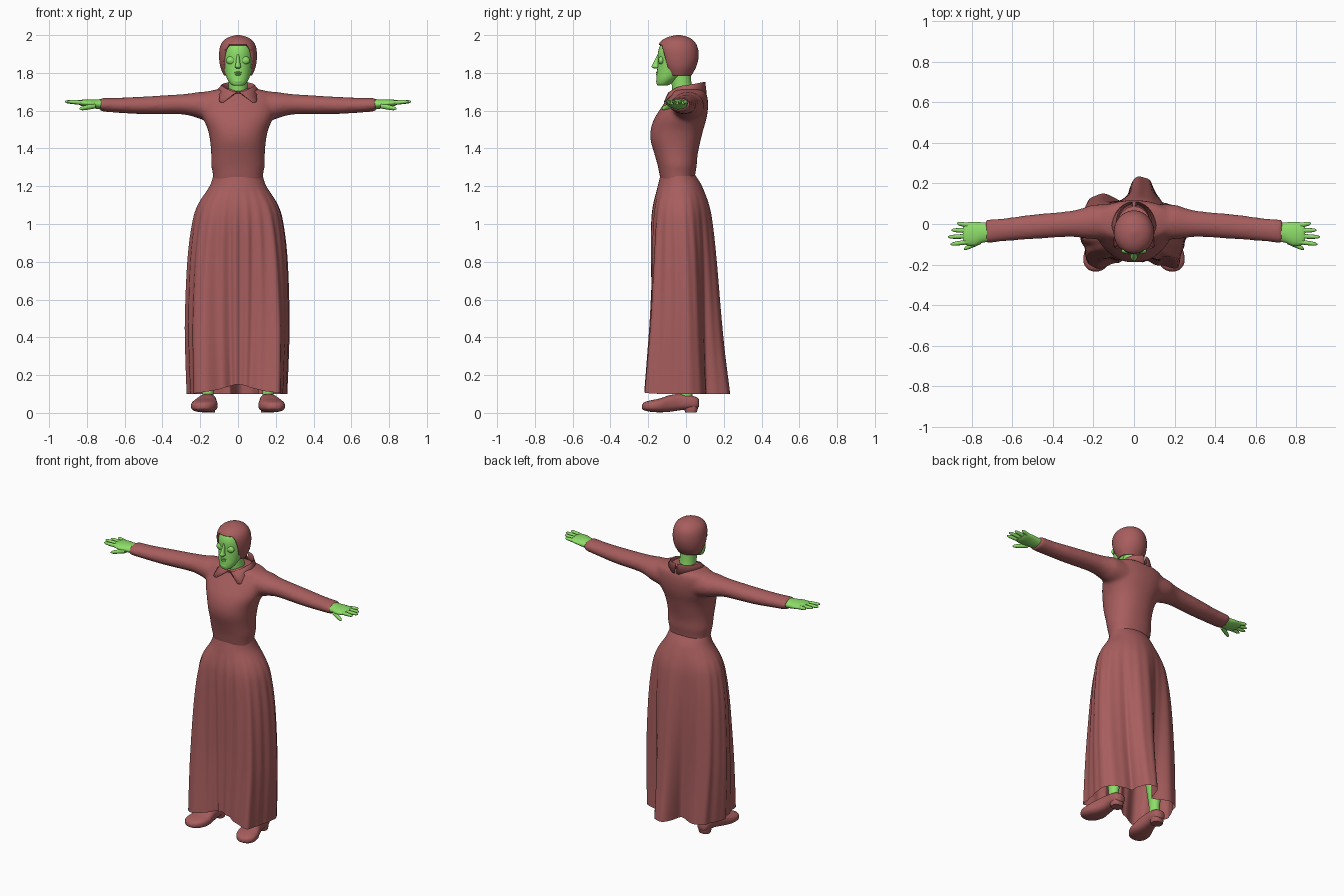
import bpy, bmesh, math
from mathutils import Vector

cube = bpy.data.objects.get("Cube")
if cube:
    bpy.data.objects.remove(cube, do_unlink=True)


def material(name, rgb):
    m = bpy.data.materials.new(name)
    m.use_nodes = True
    m.diffuse_color = (*rgb, 1)
    m.node_tree.nodes["Principled BSDF"].inputs["Base Color"].default_value = (*rgb, 1)
    return m


CLOTH = material("dusty red", (0.39, 0.11, 0.11))
SKIN = material("light green", (0.27, 0.73, 0.14))
parts = []


def finish(name, bm, mat, mirror=False):
    bmesh.ops.recalc_face_normals(bm, faces=bm.faces)
    me = bpy.data.meshes.new(name)
    bm.to_mesh(me)
    bm.free()
    me.materials.append(mat)
    ob = bpy.data.objects.new(name, me)
    bpy.context.collection.objects.link(ob)
    if mirror:
        ob.modifiers.new("mirror", "MIRROR").use_mirror_merge = False
    parts.append(ob)
    return ob


def skin_rows(rows, closed=True, caps=True, bm=None):
    """Bridge rows of points with quads."""
    bm = bm or bmesh.new()
    vs = [[bm.verts.new(p) for p in row] for row in rows]
    n = len(rows[0])
    for a, b in zip(vs, vs[1:]):
        for i in range(n if closed else n - 1):
            j = (i + 1) % n
            bm.faces.new((a[i], a[j], b[j], b[i]))
    if closed and caps:
        bm.faces.new(vs[0])
        bm.faces.new(vs[-1])
    return bm


def smooth_keys(keys, steps=5):
    """Catmull-Rom interpolation through the key tuples."""
    out = []
    for i in range(len(keys) - 1):
        quad = [keys[max(i - 1, 0)], keys[i], keys[i + 1], keys[min(i + 2, len(keys) - 1)]]
        for s in range(steps):
            t = s / steps
            out.append([b + t / 2 * (c - a + t * (2 * a - 5 * b + 4 * c - d + t * (3 * (b - c) + d - a)))
                        for a, b, c, d in zip(*quad)])
    return out + [list(keys[-1])]


def loft(axis, keys, n=32, power=2.0, steps=5, bm=None):
    """Each key: position on the axis, then low/high limits on the other two axes."""
    rows = []
    for t, a0, a1, b0, b1 in smooth_keys(keys, steps):
        row = []
        for i in range(n):
            ang = math.tau * i / n
            c, s = (math.copysign(abs(f) ** (2 / power), f) for f in (math.cos(ang), math.sin(ang)))
            p = [(a0 + a1 + (a1 - a0) * c) / 2, (b0 + b1 + (b1 - b0) * s) / 2]
            p.insert("xyz".index(axis), t)
            row.append(p)
        rows.append(row)
    return skin_rows(rows, bm=bm)


def upright(keys, **kw):
    """Keys symmetric in x: z, half width, front y, back y."""
    return loft("z", [(z, -w, w, f, b) for z, w, f, b in keys], **kw)


def blob(name, centre, size, mat, mirror=False):
    bm = bmesh.new()
    bmesh.ops.create_uvsphere(bm, u_segments=20, v_segments=12, radius=1)
    bmesh.ops.scale(bm, vec=size, verts=bm.verts)
    bmesh.ops.translate(bm, vec=centre, verts=bm.verts)
    return finish(name, bm, mat, mirror)


# Bodice and sleeves, fused into one smooth blouse
blouse = upright([
    (1.22, .13, -.132, .045), (1.27, .134, -.142, .05), (1.31, .142, -.15, .057),
    (1.37, .142, -.167, .062), (1.44, .148, -.187, .077), (1.5, .16, -.187, .092),
    (1.56, .185, -.167, .109), (1.62, .2, -.129, .117), (1.67, .198, -.094, .114),
    (1.7, .165, -.077, .102), (1.718, .08, -.06, .07)], n=48, power=2.2)
SLEEVE = [(.08, -.08, .1, 1.53, 1.702), (.2, -.075, .095, 1.556, 1.7), (.25, -.07, .08, 1.572, 1.692),
          (.32, -.064, .064, 1.581, 1.686), (.5, -.075, .047, 1.581, 1.675),
          (.63, -.085, .03, 1.588, 1.669), (.73, -.096, .022, 1.596, 1.669)]
for side in (1, -1):
    loft("x", [(side * k[0], *k[1:]) for k in SLEEVE], bm=blouse)
blouse = finish("blouse", blouse, CLOTH)
fuse = blouse.modifiers.new("fuse", "REMESH")
fuse.mode, fuse.voxel_size, fuse.use_smooth_shade = "VOXEL", .01, True
soften = blouse.modifiers.new("soften", "SMOOTH")
soften.factor, soften.iterations = .5, 12

# Skirt: an oval waist blending into a folded hem
HEM = [.262, .25, .2, .155, .2, .235, .22, .13, .13, .21, .25, .25,
       .272, .265, .275, .3, .235, .18, .18, .19, .23, .3, .27, .26]
SKIRT = [(1.26, .13, -.135, .048), (1.2, .15, -.15, .085), (1.1, .212, -.178, .122),
         (1.0, .24, -.19, .14), (.8, .262, -.197, .16), (.5, .272, -.205, .183),
         (.3, .268, -.215, .202), (.12, .26, -.225, .225)]
SEG = 192
hem_loop = [h[0] for h in smooth_keys([(h,) for h in HEM + HEM[:1]], SEG // len(HEM))]
rows = []
for z, w, f, b in smooth_keys(SKIRT):
    drop = min(max((1.2 - z) / 1.08, 0), 1)
    row = []
    for i in range(SEG):
        ang = math.tau * i / SEG
        c, s = math.cos(ang), math.sin(ang)
        front = max(0, -s)
        oval = Vector((w * c, (f + b) / 2 + (b - f) / 2 * s))
        depth = b if s > 0 else -f
        fold = Vector((c * w / .262, s * depth / .225)) * hem_loop[i]
        pleat = 1 + (.01 + .03 * front ** 4) * math.sin(22 * ang) * min(drop * 4, 1)
        p = oval.lerp(fold, drop ** .8) * pleat
        lift = (.05 * front ** 6 - .02) * drop ** 8
        row.append((p.x, p.y, z + lift))
    rows.append(row)
finish("skirt", skin_rows(rows, caps=False), CLOTH)

# Hands: palm, four fingers and a thumb
finish("palms", loft("x", [
    (.7, -.086, .008, 1.604, 1.662), (.745, -.092, .008, 1.609, 1.66),
    (.785, -.107, .01, 1.616, 1.66), (.825, -.104, .007, 1.624, 1.658),
    (.842, -.092, -.004, 1.632, 1.652)], n=24), SKIN, True)


def finger(name, root, tip, r):
    (x0, y0, z0), (x1, y1, z1) = root, tip
    keys = []
    for t, k in ((0, 1), (.5, .95), (.85, .75), (1, .25)):
        x, y, z = x0 + (x1 - x0) * t, y0 + (y1 - y0) * t, z0 + (z1 - z0) * t
        keys.append((x, y - r * k, y + r * k, z - r * k, z + r * k))
    finish(name, loft("x", keys, n=12, steps=3), SKIN, True)


for name, y0, y1, x1 in (("index_fingers", -.088, -.1, .903), ("middle_fingers", -.06, -.064, .917),
                         ("ring_fingers", -.033, -.03, .9), ("little_fingers", -.006, .003, .872)):
    finger(name, (.815, y0, 1.642), (x1, y1, 1.648), .0115)
finger("thumbs", (.755, -.085, 1.626), (.838, -.123, 1.61), .014)

# Neck and head
finish("neck", upright([(1.67, .058, -.07, .045), (1.73, .05, -.075, .03),
                        (1.82, .052, -.08, .025)]), SKIN)
finish("head", upright([
    (1.732, .024, -.147, -.1), (1.742, .04, -.155, -.08), (1.77, .058, -.156, -.04),
    (1.81, .071, -.153, .01), (1.86, .079, -.149, .035), (1.91, .08, -.148, .04),
    (1.95, .07, -.132, .035), (1.98, .035, -.09, .0)]), SKIN)
finish("nose", upright([(1.822, .008, -.168, -.14), (1.832, .017, -.182, -.14),
                        (1.845, .013, -.177, -.14), (1.88, .008, -.16, -.135),
                        (1.9, .006, -.15, -.13)], n=16), SKIN)
blob("eyes", (.035, -.131, 1.866), (.028, .016, .022), SKIN, True)
blob("upper_lip", (0, -.151, 1.802), (.02, .008, .005), SKIN)
blob("lower_lip", (0, -.15, 1.791), (.017, .009, .006), SKIN)
blob("chin", (0, -.146, 1.756), (.024, .012, .016), SKIN)

# Hair cap with the face opening cut out
hair = upright([(1.785, .074, -.1, .028), (1.83, .093, -.127, .053), (1.88, .1, -.146, .066),
                (1.93, .097, -.151, .063), (1.965, .082, -.135, .045), (1.988, .052, -.1, .015),
                (2.0, .01, -.052, -.03)], n=48)
brow_z, edge = 1.95, Vector((0, -.096, 1.83))
slant = Vector((0, -1, -.28)).normalized()
for co, no in ((Vector((0, 0, brow_z)), Vector((0, 0, 1))), (edge, slant)):
    bmesh.ops.bisect_plane(hair, geom=hair.verts[:] + hair.edges[:] + hair.faces[:],
                           plane_co=co, plane_no=no)
opening = [f for f in hair.faces
           if f.calc_center_median().z < 1.786
           or f.calc_center_median().z < brow_z and (f.calc_center_median() - edge).dot(slant) > 0]
bmesh.ops.delete(hair, geom=opening, context="FACES")
cap = finish("hair_cap", hair, CLOTH)
shell = cap.modifiers.new("thickness", "SOLIDIFY")
shell.thickness, shell.offset = .012, -1

# Pointed collar, standing at the back and notched there
rows = [[], [], []]
for i in range(25):
    ang = math.radians(-90 + 176 * i / 24)
    c, s = math.cos(ang), math.sin(ang)
    front, back = max(0, -s), max(0, s)
    rows[0].append((.074 * c, -.002 + .088 * s, 1.7 + .01 * s))
    rows[1].append((.088 * c, .007 + .095 * s, 1.735 + .018 * back - .035 * front ** 2))
    rows[2].append((.112 * c + .078 * front ** 4, -.004 + .114 * s,
                    1.71 - .065 * front ** 2 - .022 * back))
collar = finish("collar", skin_rows(rows, closed=False), CLOTH, True)
collar.modifiers.new("thickness", "SOLIDIFY").thickness = .005

# Legs and heeled shoes
finish("legs", loft("z", [
    (.06, .125, .19, -.04, .035), (.13, .128, .188, -.035, .036),
    (.3, .1, .2, -.05, .06), (.6, .06, .2, -.07, .07)], n=24), SKIN, True)
finish("shoes", loft("y", [
    (-.234, .175, .2, .024, .04), (-.222, .148, .228, .014, .055), (-.19, .122, .248, .006, .066),
    (-.14, .108, .245, .003, .076), (-.085, .112, .222, .006, .094), (-.03, .115, .204, .014, .1),
    (.03, .115, .198, .02, .092), (.06, .124, .188, .024, .08), (.07, .145, .168, .035, .07)],
    power=2.6), CLOTH, True)
finish("heels", loft("z", [(.002, .122, .19, -.004, .056), (.02, .12, .192, -.01, .062),
                           (.045, .12, .192, -.018, .066)], n=24, power=2.6), CLOTH, True)

# Smooth shading with sharp edges kept
bpy.ops.object.select_all(action="DESELECT")
for ob in parts:
    ob.select_set(True)
bpy.context.view_layer.objects.active = parts[0]
bpy.ops.object.shade_smooth_by_angle(angle=math.radians(45))
